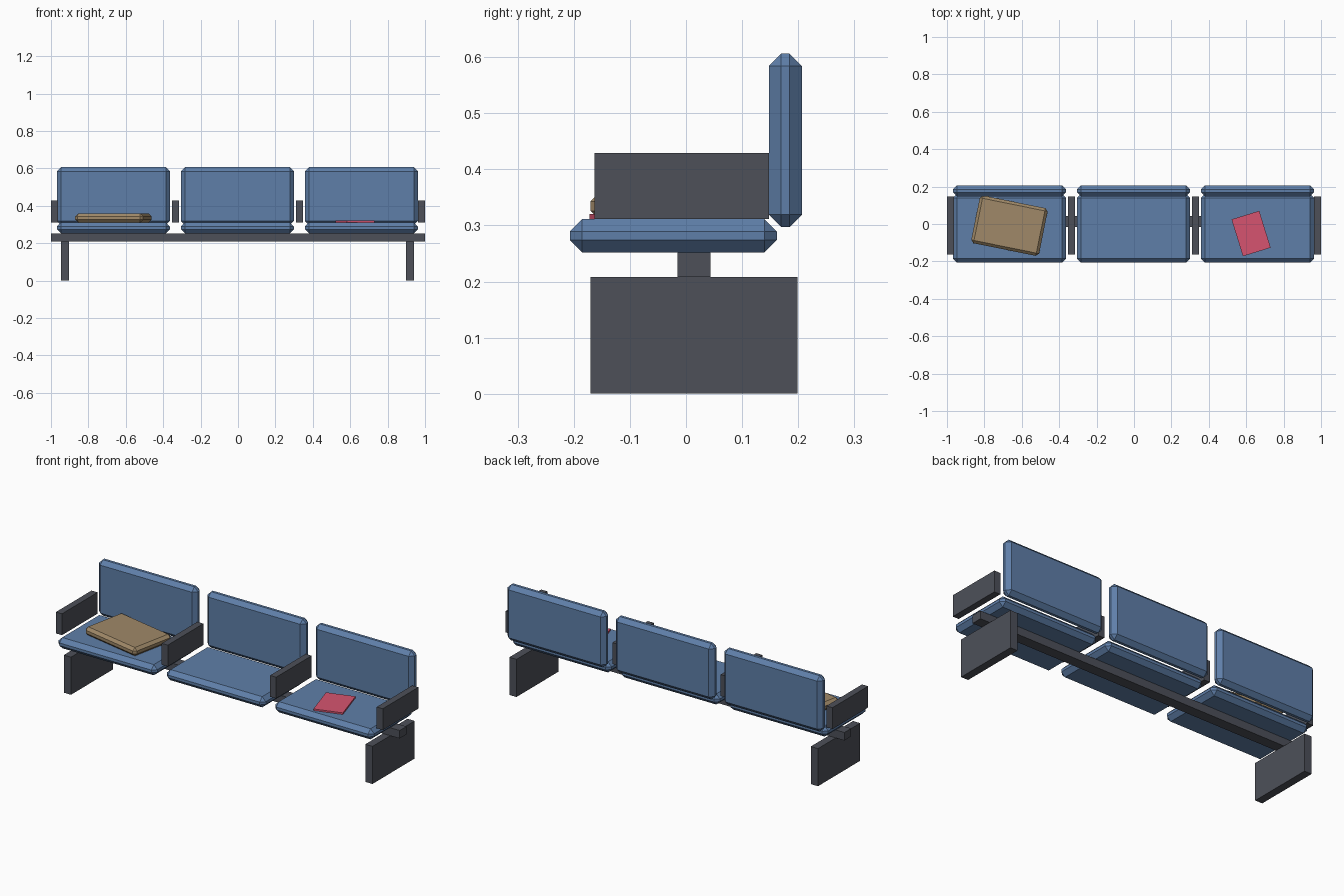
import bpy, bmesh
from mathutils import Matrix

if "Cube" in bpy.data.objects:
    bpy.data.objects.remove(bpy.data.objects["Cube"])


def material(name, rgb):
    # sRGB 0-255 to linear
    m = bpy.data.materials.new(name)
    lin = [((c / 255 + 0.055) / 1.055) ** 2.4 for c in rgb]
    m.diffuse_color = (*lin, 1)
    m.use_nodes = True
    m.node_tree.nodes["Principled BSDF"].inputs["Base Color"].default_value = m.diffuse_color
    return m


BLUE = material("blue upholstery", (95, 127, 169))
GREY = material("dark grey metal", (77, 80, 89))
TAN = material("tan case", (160, 137, 104))
RED = material("red paper", (214, 84, 112))


def box(name, center, size, mat, chamfer=0.0, turn=0.0):
    bm = bmesh.new()
    bmesh.ops.create_cube(bm, size=1, matrix=Matrix.Diagonal((*size, 1)))
    if chamfer:
        bmesh.ops.bevel(bm, geom=bm.edges[:], offset=chamfer, segments=1,
                        affect='EDGES', profile=0.5)
    me = bpy.data.meshes.new(name)
    bm.to_mesh(me)
    bm.free()
    me.materials.append(mat)
    ob = bpy.data.objects.new(name, me)
    ob.location = center
    ob.rotation_euler.z = turn
    bpy.context.collection.objects.link(ob)
    return ob


# Support beam and slab legs
box("beam", (0, 0.0145, 0.23), (2.0, 0.059, 0.044), GREY)
for side, x in (("left", -0.925), ("right", 0.92)):
    box(f"{side}_leg", (x, 0.0145, 0.104), (0.044, 0.369, 0.208), GREY)

# Three chamfered seats with backrests
for i in range(3):
    x = -0.003 + (i - 1) * 0.663
    box(f"seat_{i + 1}", (x, -0.0225, 0.2815), (0.605, 0.369, 0.059), BLUE, 0.022)
    box(f"backrest_{i + 1}", (x, 0.177, 0.4515), (0.605, 0.059, 0.309), BLUE, 0.022)

# Armrest panels
for i, x in enumerate((-0.9815, -0.334, 0.329, 0.9815)):
    box(f"armrest_{i + 1}", (x, -0.0075, 0.37), (0.037, 0.311, 0.118), GREY)

# Items left on the seats
box("case", (-0.666, -0.009, 0.3345), (0.37, 0.26, 0.047), TAN, 0.015, -0.2)
box("magazine", (0.626, -0.051, 0.3155), (0.155, 0.206, 0.009), RED, 0, 0.3)
